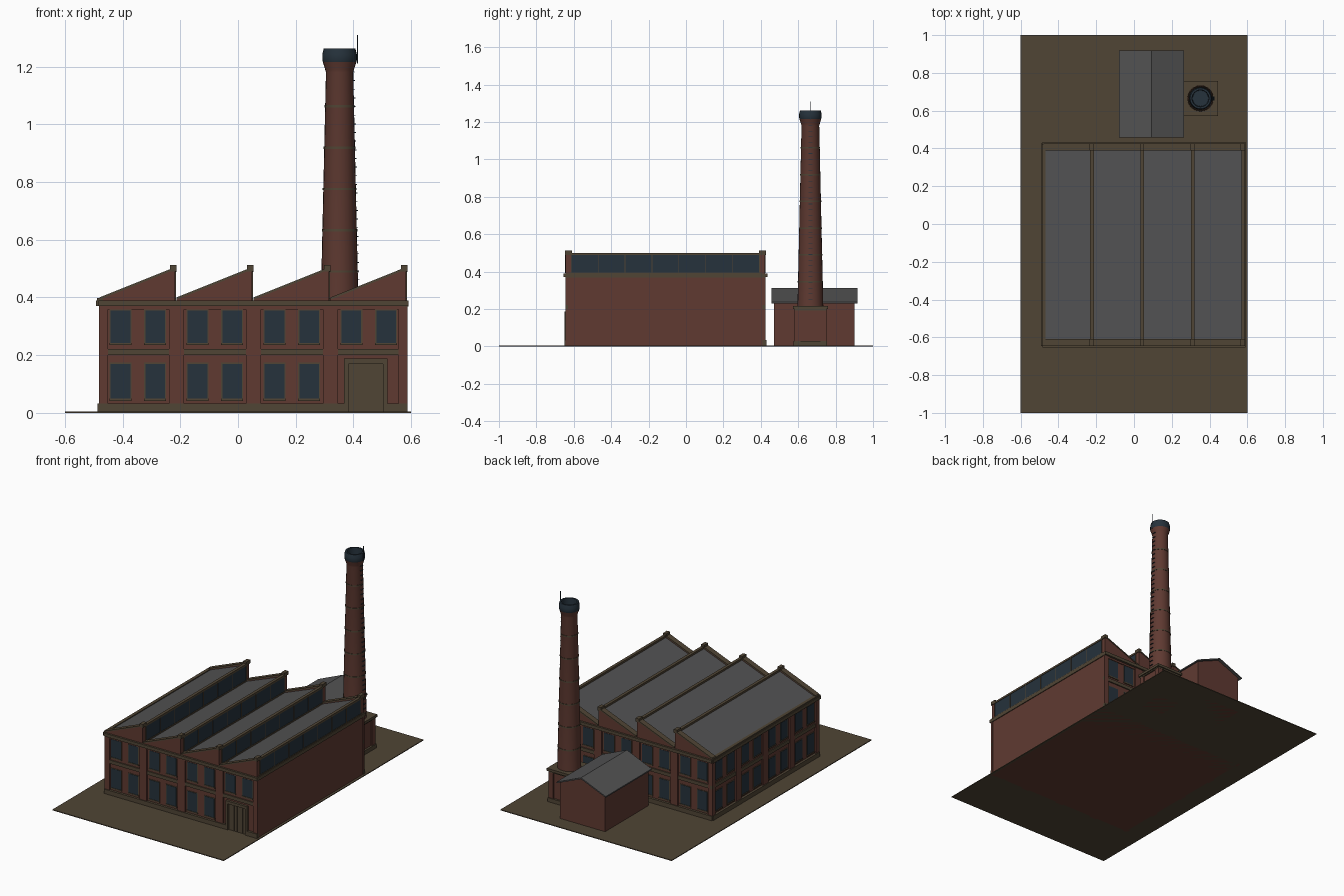
import bpy, bmesh, math
from mathutils import Matrix, Vector

cube = bpy.data.objects.get("Cube")
if cube:
    bpy.data.objects.remove(cube, do_unlink=True)


def material(name, rgb):
    m = bpy.data.materials.new(name)
    m.use_nodes = True
    m.diffuse_color = (*rgb, 1)
    bsdf = next(n for n in m.node_tree.nodes if n.type == 'BSDF_PRINCIPLED')
    bsdf.inputs["Base Color"].default_value = (*rgb, 1)
    bsdf.inputs["Roughness"].default_value = 0.9
    return m


BRICK = material("brick red", (0.115, 0.042, 0.031))
STONE = material("weathered stone", (0.080, 0.059, 0.035))
SLATE = material("slate grey", (0.085, 0.085, 0.086))
GLASS = material("dark blue glass", (0.019, 0.032, 0.045))


def finish(name, bm, *mats):
    bmesh.ops.recalc_face_normals(bm, faces=bm.faces)
    mesh = bpy.data.meshes.new(name)
    bm.to_mesh(mesh)
    bm.free()
    for m in mats:
        mesh.materials.append(m)
    obj = bpy.data.objects.new(name, mesh)
    bpy.context.collection.objects.link(obj)
    return obj


def boxes(name, spans, mat, matrix=Matrix()):
    """One object from boxes, each given as (x0, x1, y0, y1, z0, z1)."""
    bm = bmesh.new()
    for x0, x1, y0, y1, z0, z1 in spans:
        place = Matrix.Translation(((x0 + x1) / 2, (y0 + y1) / 2, (z0 + z1) / 2))
        size = Matrix.Diagonal((abs(x1 - x0), abs(y1 - y0), abs(z1 - z0), 1))
        bmesh.ops.create_cube(bm, size=1, matrix=matrix @ place @ size)
    return finish(name, bm, mat)


def prism(name, profile, y0, y1, *mats):
    """Extrude an xz profile along y; a second material covers faces turned up."""
    bm = bmesh.new()
    face = bm.faces.new([bm.verts.new((x, y0, z)) for x, z in profile])
    out = bmesh.ops.extrude_face_region(bm, geom=[face])["geom"]
    verts = [v for v in out if isinstance(v, bmesh.types.BMVert)]
    bmesh.ops.translate(bm, verts=verts, vec=(0, y1 - y0, 0))
    bmesh.ops.recalc_face_normals(bm, faces=bm.faces)
    bm.normal_update()
    if len(mats) > 1:
        for f in bm.faces:
            f.material_index = int(f.normal.z > 0.5)
    return finish(name, bm, *mats)


def lathe(name, profile, cx, cy, mat, sides=24):
    bm = bmesh.new()
    verts = [bm.verts.new((r, 0, z)) for r, z in profile]
    edges = [bm.edges.new(pair) for pair in zip(verts, verts[1:])]
    bmesh.ops.spin(bm, geom=verts + edges, cent=(0, 0, 0), axis=(0, 0, 1),
                   angle=2 * math.pi, steps=sides)
    bmesh.ops.remove_doubles(bm, verts=bm.verts, dist=0.0001)
    bmesh.ops.translate(bm, verts=bm.verts, vec=(cx, cy, 0))
    obj = finish(name, bm, mat)
    bpy.ops.object.select_all(action='DESELECT')
    obj.select_set(True)
    bpy.context.view_layer.objects.active = obj
    bpy.ops.object.shade_smooth_by_angle(angle=math.radians(35))
    return obj


# Ground slab
boxes("ground", [(-0.6, 0.6, -1, 1, 0, 0.005)], STONE)

# Factory hall core
CX, CY, PITCH, HALF = 0.053, -0.11, 0.2667, 0.535
boxes("hall_walls", [(-0.472, 0.585, -0.635, 0.415, 0, 0.38)], BRICK)
boxes("side_wall_band", [(0.57, 0.59, CY - HALF, CY + HALF, 0.368, 0.39)], STONE)


# Decorated facades, built facing the front and turned about the hall centre
def facade(side, angle, door_bay=None):
    turn = Matrix.Translation((CX, CY, 0)) @ Matrix.Rotation(angle, 4, 'Z')
    piers, glass, frames = [], [], []
    for i in range(5):
        u = (i - 2) * PITCH
        a, b = max(u - 0.026, -HALF), min(u + 0.026, HALF)
        if i == 0:
            b = -HALF + 0.032
        if i == 4:
            a = HALF - 0.032
        piers.append((a, b, -HALF, -0.52, 0, 0.37))
    piers.append((-HALF, HALF, -0.531, -0.52, 0.358, 0.372))
    for bay in range(4):
        mid = (bay - 1.5) * PITCH
        for u in (mid - 0.06, mid + 0.06):
            for z0, z1 in ((0.05, 0.17), (0.243, 0.355)):
                if bay == door_bay and z0 < 0.1:
                    continue
                glass.append((u - 0.034, u + 0.034, -0.5285, -0.52, z0, z1))
                frames.append((u - 0.038, u + 0.038, -0.527, -0.52, z0 - 0.004, z1 + 0.004))
                frames.append((u - 0.038, u + 0.038, -0.531, -0.52, z0 - 0.008, z0))
    bands = [(-HALF, HALF, -0.532, -0.52, 0.2, 0.222),
             (-HALF - 0.002, HALF + 0.002, -0.545, -0.52, 0.37, 0.39)]
    if door_bay is None:
        bands.append((-HALF, HALF, -0.54, -0.52, 0, 0.033))
    else:
        mid = (door_bay - 1.5) * PITCH - 0.01
        bands += [(-HALF, mid - 0.075, -0.54, -0.52, 0, 0.033),
                  (mid + 0.075, HALF, -0.54, -0.52, 0, 0.033)]
        # Door with surround and planks
        door = [(mid - 0.075, mid - 0.06, -0.54, -0.52, 0, 0.188),
                (mid + 0.06, mid + 0.075, -0.54, -0.52, 0, 0.188),
                (mid - 0.075, mid + 0.075, -0.54, -0.52, 0.17, 0.188),
                (mid - 0.06, mid + 0.06, -0.527, -0.52, 0, 0.17)]
        for k in range(6):
            u = mid - 0.06 + k * 0.02
            door.append((u + 0.001, u + 0.019, -0.531, -0.52, 0, 0.17))
        boxes("entrance_door", door, STONE, turn)
    boxes(side + "_piers", piers, BRICK, turn)
    boxes(side + "_window_frames", frames, STONE, turn)
    boxes(side + "_window_glass", glass, GLASS, turn)
    boxes(side + "_bands", bands, STONE, turn)


facade("front", 0, door_bay=3)
facade("back", math.pi)
facade("right_side", -math.pi / 2)

# Saw-tooth roofs with gable parapets and clerestory windows
Y0, Y1 = -0.643, 0.423
boxes("eaves_gutter", [(-0.488, -0.468, Y0, Y1, 0.38, 0.398)], STONE)
for i in range(4):
    n = str(i + 1)
    a = -0.48 + i * PITCH
    b = a + 0.262
    prism("roof_" + n, [(a, 0.375), (b, 0.375), (b, 0.49), (a, 0.388)],
          Y0 + 0.03, Y1 - 0.03, BRICK, SLATE)
    trim = [(b - 0.014, b + 0.005, Y0 + 0.02, Y1 - 0.02, 0.488, 0.5),
            (b - 0.01, b + 0.004, Y0 + 0.02, Y1 - 0.02, 0.38, 0.396)]
    for end, ya, yb in (("front", Y0, Y0 + 0.03), ("back", Y1 - 0.03, Y1)):
        prism(end + "_gable_" + n, [(a, 0.375), (b, 0.375), (b, 0.497), (a, 0.392)],
              ya, yb, BRICK)
        prism(end + "_coping_" + n, [(a, 0.392), (b, 0.497), (b, 0.505), (a, 0.4)],
              ya - 0.003, yb + 0.003, STONE)
        trim.append((b - 0.018, b + 0.005, ya - 0.004, yb + 0.004, 0.49, 0.512))
    pane = (Y1 - Y0 - 0.06) / 7
    for k in range(8):
        y = Y0 + 0.03 + k * pane
        trim.append((b - 0.005, b + 0.004, y - 0.002, y + 0.002, 0.39, 0.49))
    boxes("clerestory_trim_" + n, trim, STONE)
    boxes("clerestory_glass_" + n,
          [(b - 0.005, b + 0.002, Y0 + 0.03, Y1 - 0.03, 0.394, 0.489)], GLASS)

# Boiler shed
prism("shed_walls", [(-0.065, 0), (0.25, 0), (0.25, 0.236), (0.0925, 0.302), (-0.065, 0.236)],
      0.47, 0.902, BRICK)
prism("shed_roof", [(-0.08, 0.23), (0.0925, 0.302), (0.265, 0.23), (0.265, 0.238),
                    (0.0925, 0.311), (-0.08, 0.238)], 0.458, 0.918, SLATE)

# Chimney base with corner posts
SX, SY = 0.352, 0.665


def square(half, z0, z1):
    return (SX - half, SX + half, SY - half, SY + half, z0, z1)


base = [square(0.078, 0, 0.205)]
for sx in (-1, 1):
    for sy in (-1, 1):
        x, y = SX + sx * 0.069, SY + sy * 0.069
        base.append((x - 0.016, x + 0.016, y - 0.016, y + 0.016, 0, 0.205))
boxes("chimney_base", base, BRICK)
boxes("chimney_base_trim", [square(0.09, 0, 0.03), square(0.086, 0.192, 0.2),
                            square(0.093, 0.2, 0.216)], STONE)


# Tapered chimney shaft, hoops and crown
def radius(z):
    return 0.069 - (z - 0.215) * 0.0225


lathe("chimney_shaft", [(radius(0.21), 0.21), (radius(1.18), 1.18), (0.05, 1.19),
                        (0.058, 1.215)], SX, SY, BRICK)
for k in range(7):
    z = 0.347 + k * 0.143
    r = radius(z)
    lathe("chimney_hoop_" + str(k + 1), [(r - 0.002, z - 0.004), (r + 0.002, z - 0.004),
          (r + 0.002, z + 0.004), (r - 0.002, z + 0.004)], SX, SY, STONE)
lathe("chimney_crown", [(0.056, 1.212), (0.06, 1.222), (0.06, 1.242), (0.055, 1.262),
                        (0.045, 1.262), (0.042, 1.17), (0, 1.17)], SX, SY, GLASS)

# Climbing irons and lightning rod
irons = []
for k in range(32):
    z = 0.25 + k * 0.03
    r = SX + radius(z)
    irons.append((r - 0.004, r + 0.005, SY - 0.011, SY + 0.011, z, z + 0.003))
boxes("climbing_irons", irons, GLASS)
boxes("lightning_rod", [(0.412, 0.415, SY - 0.0015, SY + 0.0015, 1.21, 1.31)], GLASS)
